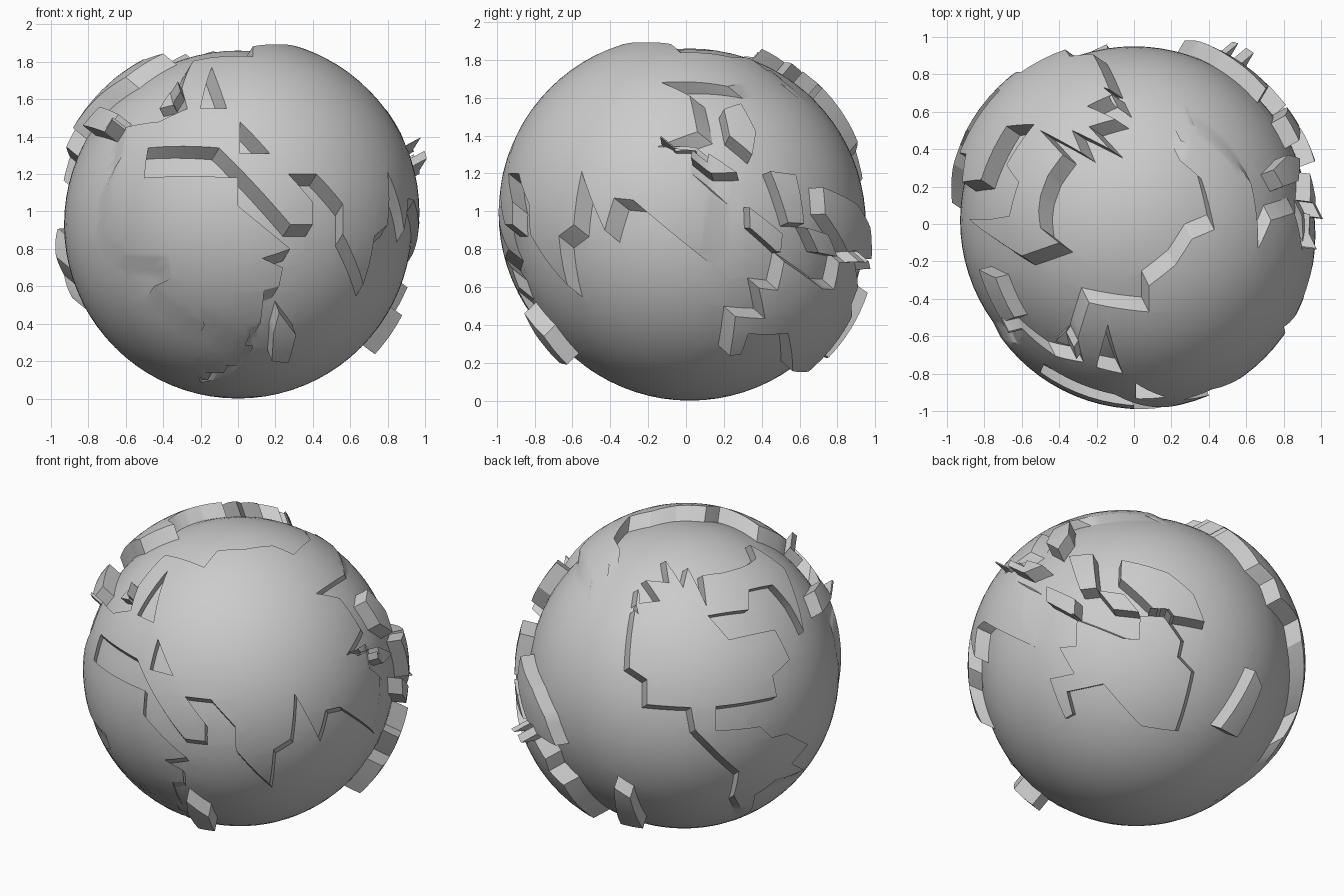
import bpy, bmesh, math
from mathutils import Vector

if "Cube" in bpy.data.objects:
    bpy.data.objects.remove(bpy.data.objects["Cube"])

CENTRE = Vector((0, 0.02, 0.93))
R = 0.93


# A view: camera turn, camera tilt, picture centre, and picture units per model unit
def view(turn, tilt, cx, cy, scale):
    t, e = math.radians(turn), math.radians(tilt)
    r = Vector((math.cos(t), math.sin(t), 0))
    c = Vector((math.sin(t) * math.cos(e), -math.cos(t) * math.cos(e), math.sin(e)))
    return r, c.cross(r), c, cx, cy, scale


FRONT = view(0, 0, 0, .93, (1, 1))
RIGHT = view(90, 0, .02, .93, (1, 1))
TOP = view(0, 90, 0, .02, (1, 1))
BACK_LEFT = view(215, 25, 677, 674, (167, -167))
BACK_RIGHT = view(145, -25, 1142, 669, (167, -167))


# Outline on the ball whose raised copy (moved by shift) is seen at the given points
def solve(parts, shift):
    out = []
    for (r, u, c, cx, cy, sc), pts in parts:
        for px, py in pts:
            a = (px - cx) / sc[0] - shift.dot(r)
            b = (py - cy) / sc[1] - shift.dot(u)
            d = r * a + u * b + c * math.sqrt(max(0, R * R - a * a - b * b))
            out.append(d.normalized())
    return out


# Winding direction of an outline around its middle
def winding(poly):
    mid = sum(poly, Vector())
    return 1 if sum(poly[i - 1].cross(p).dot(mid) for i, p in enumerate(poly)) > 0 else -1


def inside(p, poly, sign):
    x = p.orthogonal().normalized()
    y = p.cross(x)
    ang = [math.atan2(q.dot(y), q.dot(x)) for q in poly]
    total = sum((a - ang[i - 1] + math.pi) % (2 * math.pi) - math.pi for i, a in enumerate(ang))
    return total * sign > math.pi


# Outline edges cut into the ball, only close to each edge
def cut(bm, poly):
    for i, p in enumerate(poly):
        q = poly[i - 1]
        n = p.cross(q)
        if n.length < 1e-4:
            continue
        mid = (p + q).normalized()
        reach = mid.angle(p) + 0.1
        faces = [f for f in bm.faces if mid.angle(f.calc_center_median()) < reach]
        geom = set(faces)
        for f in faces:
            geom.update(f.edges)
            geom.update(f.verts)
        bmesh.ops.bisect_plane(bm, geom=list(geom), dist=1e-5,
                               plane_co=(0, 0, 0), plane_no=n.normalized())


regions = []  # (outline, holes, shift)


def continent(shift, parts, holes=()):
    s = Vector(shift)
    regions.append((solve(parts, s), [solve(h, s) for h in holes], s))


def island(v, *pts, height=0.09):
    first = solve([(v, pts)], Vector())
    s = sum(first, Vector()).normalized() * height
    regions.append((solve([(v, pts)], s), [], s))


# Joined eastern continents with two inland seas
continent((.04, -.08, .064), [
    (TOP, [(-.24, -.42), (.08, -.47), (.08, -.33), (.22, -.22), (.31, -.08), (.43, -.03),
           (.36, .24), (.15, .41), (-.05, .6), (.08, .55), (.25, .65), (.34, .5)]),
    (RIGHT, [(.22, 1.66), (-.13, 1.68), (.02, 1.61), (.06, 1.42), (-.15, 1.34), (.05, 1.34),
             (.03, 1.2), (.14, 1.1), (.07, .77), (-.28, 1.06), (-.38, 1.07), (-.43, .9)]),
    (FRONT, [(.8, 1.21), (.8, .93), (.73, .87), (.67, .61), (.56, .88), (.56, 1.04), (.42, 1.2),
             (.27, 1.2), (.4, 1.05), (.4, .93), (.28, .93), (-.1, 1.34), (-.48, 1.34),
             (-.5, 1.18), (0, 1.18), (0, 1.03), (.28, .8), (.13, .75), (.24, .7), (.22, .6),
             (.14, .58), (.12, .4), (.06, .36), (.08, .27), (0, .2), (-.16, .15), (-.2, .4),
             (-.45, .6), (-.36, .64), (-.37, .75), (-.6, .76), (-.71, .88), (-.7, 1.13),
             (-.62, 1.3), (-.6, 1.45), (-.42, 1.48), (-.27, 1.55), (-.3, 1.66)])],
    holes=[[(FRONT, [(.01, 1.48), (.17, 1.31), (.01, 1.31)])],
           [(FRONT, [(-.2, 1.55), (-.06, 1.55), (-.14, 1.77)])]])

# Joined western continents
continent((-.073, .05, .06), [
    (BACK_LEFT, [(622, 668), (640, 680), (640, 705), (684, 708), (688, 730), (732, 772), (727, 796),
                 (740, 818), (748, 796), (770, 780), (797, 770), (785, 764), (801, 745), (780, 734),
                 (765, 738), (753, 727), (709, 731), (709, 707), (770, 697), (766, 676), (783, 660),
                 (768, 630), (722, 640), (701, 616), (742, 610), (742, 590), (766, 585), (783, 605),
                 (797, 632)]),
    (TOP, [(-.74, -.08), (-.6, -.17), (-.4, -.1), (-.5, -.02), (-.51, .07), (-.5, .15), (-.46, .26),
           (-.38, .37), (-.5, .5), (-.28, .38), (-.33, .5), (-.13, .4), (-.24, .52), (-.1, .56),
           (-.25, .63), (-.12, .69)])])

# Southern right continent
island(BACK_RIGHT, (1069, 634), (1115, 652), (1131, 652), (1131, 628), (1155, 628), (1173, 652),
       (1170, 668), (1185, 682), (1172, 741), (1137, 738), (1116, 718), (1097, 698), (1062, 706),
       (1069, 728), (1062, 732), (1045, 693), (1068, 688), (1053, 662), (1069, 660), height=.11)

# Islands
island(FRONT, (.22, .46), (.31, .34), (.27, .19), (.18, .2), (.19, .35))
island(FRONT, (-.42, 1.55), (-.34, 1.57), (-.33, 1.68), height=.06)
island(FRONT, (-.83, 1.46), (-.74, 1.56), (-.64, 1.52), (-.7, 1.42))
island(RIGHT, (.2, 1.54), (.29, 1.57), (.37, 1.42), (.35, 1.3), (.23, 1.4))
island(BACK_RIGHT, (1252, 675), (1260, 690), (1237, 742), (1219, 735))
island(BACK_RIGHT, (1113, 570), (1160, 582), (1185, 602), (1197, 630), (1150, 625), (1112, 590))
island(BACK_RIGHT, (1062, 566), (1085, 564), (1088, 600), (1072, 602))
island(BACK_RIGHT, (1040, 598), (1067, 612), (1067, 630), (1040, 614))
island(BACK_RIGHT, (1090, 603), (1115, 606), (1130, 624), (1105, 622))
island(BACK_RIGHT, (1005, 576), (1022, 568), (1037, 575), (1020, 582))

# Ball with all outlines cut in
bm = bmesh.new()
bmesh.ops.create_uvsphere(bm, u_segments=80, v_segments=40, radius=R)
for outline, holes, shift in regions:
    for loop in (outline, *holes):
        cut(bm, loop)
for v in bm.verts:
    v.co = v.co.normalized() * R

# Faces sorted into land regions
tag = bm.faces.layers.int.new("region")
for k, (outline, holes, shift) in enumerate(regions, 1):
    mid = sum(outline, Vector()).normalized()
    reach = max(mid.angle(p) for p in outline) + 0.02
    sign = winding(outline)
    seas = [(h, winding(h), sum(h, Vector()).normalized()) for h in holes]
    for f in bm.faces:
        p = f.calc_center_median().normalized()
        if f[tag] == 0 and mid.angle(p) < reach and inside(p, outline, sign):
            if not any(m.angle(p) < .3 and inside(p, h, w) for h, w, m in seas):
                f[tag] = k

# Each region lifted in one direction
for k, (outline, holes, shift) in enumerate(regions, 1):
    faces = [f for f in bm.faces if f[tag] == k]
    geom = bmesh.ops.extrude_face_region(bm, geom=faces)['geom']
    bmesh.ops.delete(bm, geom=[f for f in faces if f.is_valid], context='FACES')
    verts = [g for g in geom if isinstance(g, bmesh.types.BMVert)]
    bmesh.ops.translate(bm, verts=verts, vec=shift)
    for f in bm.faces:
        if f[tag] == k:
            f[tag] = -1
bmesh.ops.recalc_face_normals(bm, faces=bm.faces[:])

me = bpy.data.meshes.new("globe")
bm.to_mesh(me)
bm.free()
globe = bpy.data.objects.new("globe", me)
bpy.context.collection.objects.link(globe)
globe.location = CENTRE
globe.select_set(True)
bpy.context.view_layer.objects.active = globe
bpy.ops.object.shade_smooth_by_angle(angle=math.radians(30))
